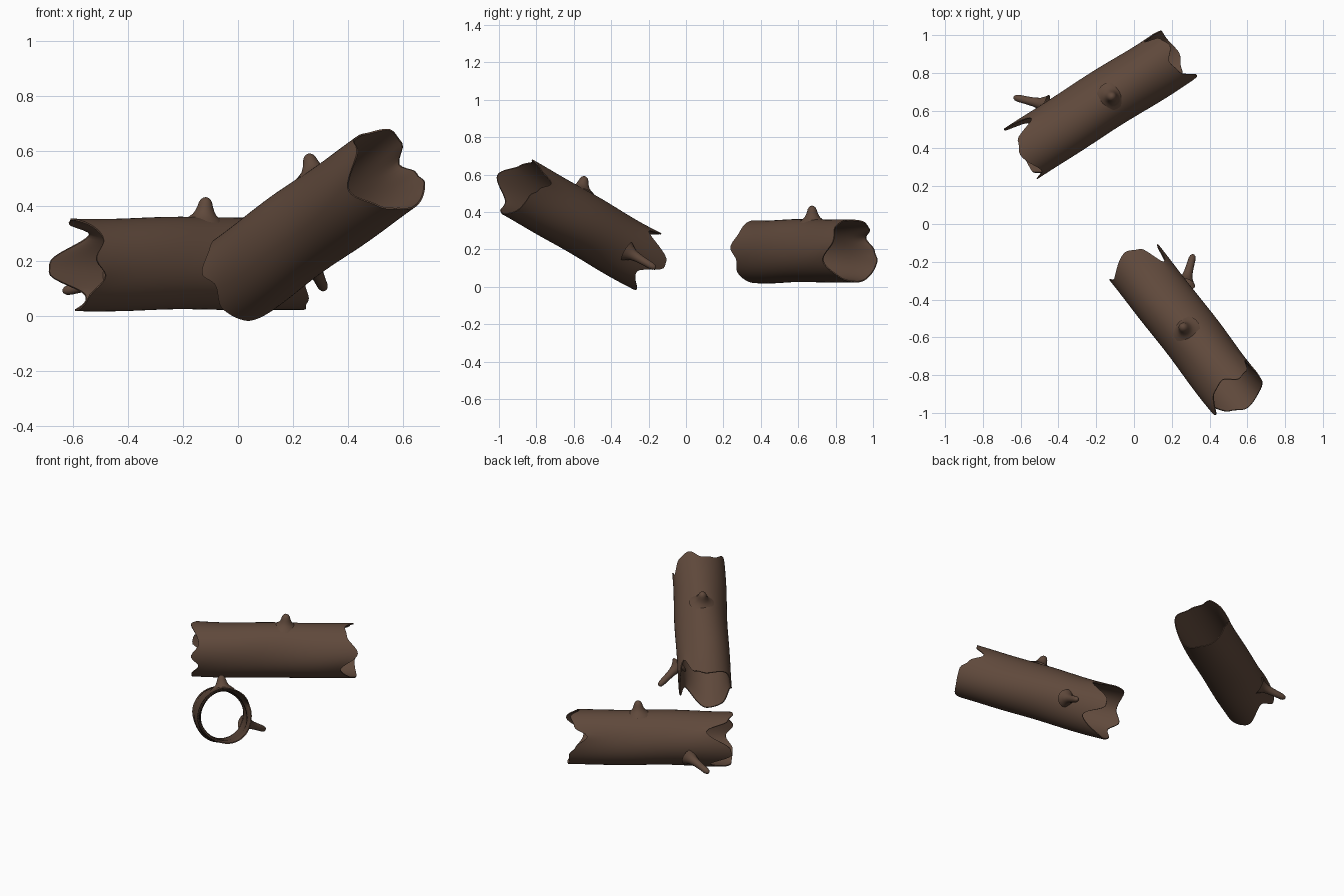
import bpy, bmesh, math
from mathutils import Matrix, Vector

if "Cube" in bpy.data.objects:
    bpy.data.objects.remove(bpy.data.objects["Cube"])

bark = bpy.data.materials.new("brown_bark")
bark.diffuse_color = (0.115, 0.066, 0.044, 1)
bark.use_nodes = True
bark.node_tree.nodes["Principled BSDF"].inputs["Base Color"].default_value = bark.diffuse_color

# Ragged rims: (angle in degrees, position along the log)
RIM_HIGH = [(0, .44), (25, .37), (45, .45), (70, .475), (95, .425), (120, .44), (160, .51),
            (200, .405), (240, .46), (270, .495), (310, .48), (340, .48)]
RIM_LOW = [(0, -.50), (40, -.35), (65, -.475), (90, -.505), (145, -.455), (173, -.50),
           (197, -.455), (228, -.50), (265, -.495), (315, -.375), (348, -.505)]
SIDES, STEPS = 72, 32


def rim(points, a):
    """Smooth periodic interpolation of a rim table."""
    pts = points + [(points[0][0] + 360, points[0][1])]
    for (a0, s0), (a1, s1) in zip(pts, pts[1:]):
        if a0 <= a <= a1:
            t = (a - a0) / (a1 - a0)
            t = t * t * (3 - 2 * t)
            return s0 + (s1 - s0) * t
    return pts[0][1]


def outer_radius(a, t):
    r = math.radians(a)
    base = 0.164 - 0.004 * math.cos(2 * r)
    return base + 0.003 * math.sin(3 * r + 5 * t) + 0.002 * math.cos(11 * t + r)


def finish(bm, name, matrix):
    bmesh.ops.recalc_face_normals(bm, faces=bm.faces[:])
    me = bpy.data.meshes.new(name)
    bm.to_mesh(me)
    bm.free()
    me.materials.append(bark)
    ob = bpy.data.objects.new(name, me)
    bpy.context.collection.objects.link(ob)
    ob.matrix_world = matrix
    bpy.ops.object.select_all(action='DESELECT')
    ob.select_set(True)
    bpy.context.view_layer.objects.active = ob
    bpy.ops.object.shade_smooth_by_angle(angle=math.radians(50))


def bridge(bm, rings, closed):
    n = len(rings)
    for i in range(n if closed else n - 1):
        p, q = rings[i], rings[(i + 1) % n]
        for k in range(len(p)):
            m = (k + 1) % len(p)
            bm.faces.new((p[k], p[m], q[m], q[k]))


# Hollow trunk: outer skin one way, inner skin back
def trunk(name, matrix):
    bm = bmesh.new()
    path = [(i / STEPS, False) for i in range(STEPS + 1)]
    path += [(i / STEPS, True) for i in range(STEPS, -1, -1)]
    rings = []
    for t, inner in path:
        ring = []
        for k in range(SIDES):
            a = 360 * k / SIDES
            lo, hi = rim(RIM_LOW, a), rim(RIM_HIGH, a)
            # raggedness fades out toward the middle
            e = abs(2 * t - 1)
            x = (-.49 + .96 * t) * (1 - e ** 2) + (lo + (hi - lo) * t) * e ** 2
            r = outer_radius(a, t)
            if inner:
                r -= 0.006 + 0.017 * (1 - e ** 4)
            ring.append(bm.verts.new((x, r * math.cos(math.radians(a)), r * math.sin(math.radians(a)))))
        rings.append(ring)
    bridge(bm, rings, True)
    finish(bm, name, matrix)


# Branch stub: flared base, slim shaft, rounded tip
def stub(name, base, tip, profile, matrix):
    base, tip = Vector(base), Vector(tip)
    axis = tip - base
    rot = axis.to_track_quat('Z', 'Y')
    bm = bmesh.new()
    rings = []
    for t, r in profile:
        rings.append([bm.verts.new(base + axis * t + rot @ Vector(
            (r * math.cos(2 * math.pi * k / 20), r * math.sin(2 * math.pi * k / 20), 0))) for k in range(20)])
    bridge(bm, rings, False)
    bm.faces.new(rings[-1])
    finish(bm, name, matrix)


KNOT = [(0, .075), (.14, .058), (.28, .043), (.45, .034), (.62, .028), (.78, .024),
        (.9, .018), (.97, .010), (1, .002)]
BRANCH = [(0, .055), (.1, .042), (.22, .030), (.38, .024), (.6, .021), (.85, .019),
          (.94, .015), (.985, .008), (1, .002)]


def log(prefix, centre, yaw, tilt):
    m = (Matrix.Translation(centre) @ Matrix.Rotation(math.radians(yaw), 4, 'Z')
         @ Matrix.Rotation(math.radians(-tilt), 4, 'Y'))
    trunk(prefix + "_trunk", m)
    stub(prefix + "_top_knot", (.065, 0, .155), (.07, -.005, .243), KNOT, m)
    stub(prefix + "_side_branch", (-.245, .145, -.055), (-.37, .275, -.10), BRANCH, m)


log("back_log", (-.178, .64, .19), 32.7, 0)
log("front_log", (.28, -.565, .34), -52, 24)
